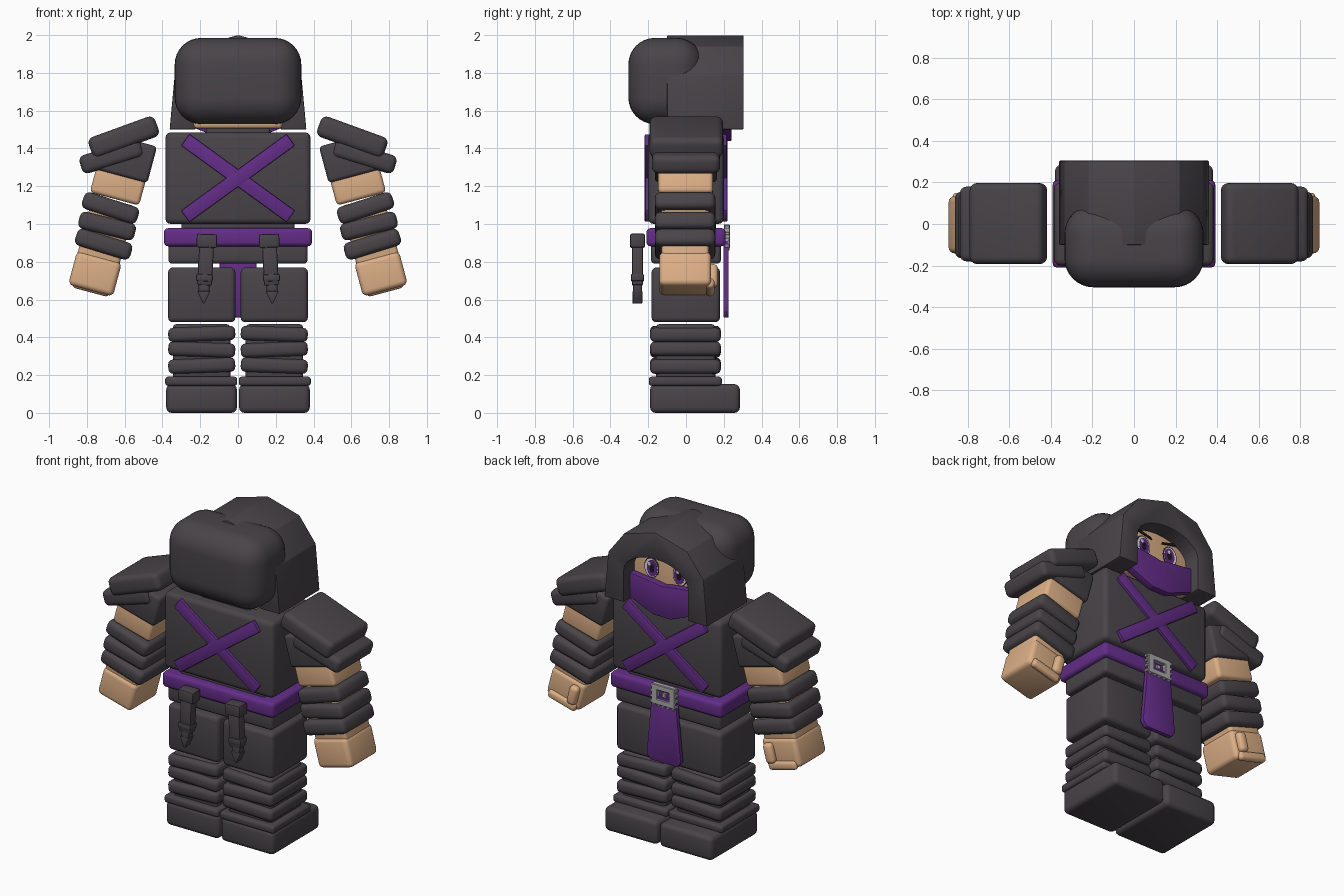
import bpy, bmesh, math
from mathutils import Matrix, Vector


def mat(name, r, g, b):
    m = bpy.data.materials.new(name)
    m.diffuse_color = (r, g, b, 1)
    return m


CLOTH = mat("charcoal_cloth", 0.066, 0.058, 0.066)
PURPLE = mat("purple_sash", 0.125, 0.026, 0.245)
SKIN = mat("skin", 0.72, 0.43, 0.24)
METAL = mat("buckle_grey", 0.40, 0.40, 0.41)
WHITE = mat("eye_white", 0.85, 0.82, 0.88)
BLACK = mat("ink_black", 0.012, 0.01, 0.014)


def finish(bm, name, m, bevel=0.0, seg=3, matrix=None):
    bmesh.ops.recalc_face_normals(bm, faces=bm.faces)
    if bevel:
        bmesh.ops.bevel(bm, geom=bm.edges[:], offset=bevel, segments=seg,
                        profile=0.5, affect='EDGES', clamp_overlap=True)
    if matrix:
        bm.transform(matrix)
    me = bpy.data.meshes.new(name)
    bm.to_mesh(me)
    bm.free()
    me.materials.append(m)
    ob = bpy.data.objects.new(name, me)
    bpy.context.collection.objects.link(ob)
    bpy.ops.object.select_all(action='DESELECT')
    ob.select_set(True)
    bpy.context.view_layer.objects.active = ob
    bpy.ops.object.shade_smooth_by_angle(angle=math.radians(35))
    return ob


def box(name, m, c, size, tilt=0, bevel=0.025, seg=3):
    """Rounded box at centre c, tilted in the xz plane (degrees)."""
    bm = bmesh.new()
    bmesh.ops.create_cube(bm, size=1)
    bmesh.ops.scale(bm, vec=size, verts=bm.verts)
    return finish(bm, name, m, bevel, seg,
                  Matrix.Translation(c) @ Matrix.Rotation(math.radians(tilt), 4, 'Y'))


def span(name, m, x, y, z, bevel=0.025, seg=3):
    """Rounded box from its ranges."""
    lo, hi = Vector((x[0], y[0], z[0])), Vector((x[1], y[1], z[1]))
    return box(name, m, (lo + hi) / 2, [abs(v) for v in hi - lo], 0, bevel, seg)


def plate(name, m, pts, y0, y1, bevel=0.0):
    """Outline in xz extruded along y."""
    bm = bmesh.new()
    f = bm.faces.new([bm.verts.new((x, y0, z)) for x, z in pts])
    new = bmesh.ops.extrude_face_region(bm, geom=[f])['geom']
    bmesh.ops.translate(bm, vec=(0, y1 - y0, 0),
                        verts=[v for v in new if isinstance(v, bmesh.types.BMVert)])
    return finish(bm, name, m, bevel, 2)


def oval(cx, cz, rx, rz, a0=0, a1=360, n=24):
    full = a1 - a0 == 360
    steps = n if full else n + 1
    return [(cx + rx * math.cos(math.radians(a0 + (a1 - a0) * i / n)),
             cz + rz * math.sin(math.radians(a0 + (a1 - a0) * i / n))) for i in range(steps)]


def mirrored(half):
    """Complete an outline given from the centre line outwards."""
    return half + [(-x, z) for x, z in reversed(half) if abs(x) > 1e-6]


# Hood: padded back and faceted front with an arched opening
box("hood_back", CLOTH, (0, -0.107, 1.757), (0.67, 0.396, 0.456), 0, 0.14, 8)
outer = [(0.362, 1.5), (0.335, 1.79), (0.22, 1.94), (0, 2.0),
         (-0.22, 1.94), (-0.335, 1.79), (-0.362, 1.5)]
arch = [(-0.225, 1.5)] + list(reversed(oval(0, 1.70, 0.225, 0.13, 0, 180, 14))) + [(0.225, 1.5)]
plate("hood_front", CLOTH, outer + arch, -0.1, 0.305, 0.006)

# Head, mask and face
span("head", SKIN, (-0.235, 0.235), (-0.15, 0.2), (1.505, 1.86), 0.02)
plate("face_mask", PURPLE, mirrored([(0, 1.635), (0.05, 1.645), (0.235, 1.665),
                                     (0.235, 1.51), (0.06, 1.44)]), 0.195, 0.242, 0.006)
for s in (-1, 1):
    ex = 0.1 * s
    plate("eye_outline", BLACK, oval(ex, 1.715, 0.052, 0.064), 0.199, 0.202)
    plate("eye_white", WHITE, oval(ex, 1.714, 0.046, 0.058), 0.199, 0.204)
    plate("iris", PURPLE, oval(ex - 0.005 * s, 1.712, 0.036, 0.052), 0.199, 0.206)
    plate("pupil", BLACK, oval(ex - 0.005 * s, 1.712, 0.016, 0.026), 0.199, 0.208)
    plate("eye_glint", WHITE, oval(ex + 0.012, 1.738, 0.010, 0.012, n=12), 0.199, 0.2085)
    plate("eyebrow", BLACK, [(0.035 * s, 1.775), (0.045 * s, 1.79),
                             (0.15 * s, 1.815), (0.16 * s, 1.80)], 0.199, 0.206)

# Torso with crossed straps on both sides
span("torso", CLOTH, (-0.385, 0.385), (-0.2, 0.2), (1.0, 1.485), 0.03)
span("neck", CLOTH, (-0.17, 0.17), (-0.13, 0.13), (1.45, 1.52), 0.015)
span("waist", CLOTH, (-0.3, 0.3), (-0.16, 0.16), (0.92, 1.03), 0.02)
for y in (-0.203, 0.203):
    for s in (-1, 1):
        box("chest_strap", PURPLE, (0, y + s * 0.001, 1.243), (0.69, 0.03, 0.075),
            36 * s, 0.006, 2)

# Belt, hips, tabard and buckle
span("belt", PURPLE, (-0.392, 0.392), (-0.21, 0.21), (0.882, 0.978), 0.022)
span("hips", CLOTH, (-0.368, 0.368), (-0.185, 0.185), (0.79, 0.9), 0.02)
plate("tabard", PURPLE, mirrored([(0.085, 0.92), (0.12, 0.54), (0.095, 0.505)]),
      0.198, 0.226, 0.005)
for s in (-1, 1):
    span("buckle_side", METAL, (0.04 * s, 0.082 * s), (0.2, 0.233), (0.87, 0.998), 0.004, 1)
    z = 0.934 + 0.046 * s
    span("buckle_bar", METAL, (-0.06, 0.06), (0.2, 0.233), (z - 0.018, z + 0.018), 0.004, 1)
    for i in range(4):
        z = 0.884 + i * 0.033
        span("buckle_side_tooth", METAL, (0.075 * s, 0.093 * s), (0.205, 0.23),
             (z - 0.008, z + 0.008), 0.002, 1)
for i in range(5):
    span("buckle_bottom_tooth", METAL, (-0.078 + i * 0.035, -0.062 + i * 0.035),
         (0.205, 0.23), (0.86, 0.875), 0.002, 1)
span("buckle_pin", METAL, (-0.014, 0.014), (0.2, 0.225), (0.92, 0.948), 0.003, 1)

for s in (-1, 1):
    # Legs, shin wraps and shoes
    span("upper_leg", CLOTH, (0.014 * s, 0.37 * s), (-0.182, 0.18), (0.48, 0.77), 0.025)
    span("shin", CLOTH, (0.04 * s, 0.345 * s), (-0.16, 0.155), (0.15, 0.47), 0.02)
    for z, t in ((0.25, 2), (0.335, -2), (0.418, 2)):
        box("shin_wrap", CLOTH, (0.192 * s, -0.003, z), (0.355, 0.375, 0.076), t * s, 0.026)
    span("shoe_cuff", CLOTH, (0.004 * s, 0.386 * s), (-0.197, 0.19), (0.143, 0.192), 0.016)
    span("shoe", CLOTH, (0.006 * s, 0.38 * s), (-0.19, 0.285), (0.0, 0.152), 0.028)

    # Sheathed knives hanging behind the belt
    kx = 0.165 * s
    box("sheath_loop", CLOTH, (kx, -0.257, 0.911), (0.108, 0.078, 0.072), -2 * s, 0.008, 2)
    box("sheath", CLOTH, (kx + 0.007 * s, -0.257, 0.78), (0.078, 0.058, 0.21), -3 * s, 0.008, 2)
    box("sheath_ring", CLOTH, (kx + 0.012 * s, -0.257, 0.715), (0.09, 0.07, 0.04), -3 * s, 0.01, 2)
    box("sheath_end", CLOTH, (kx + 0.015 * s, -0.257, 0.66), (0.058, 0.048, 0.06), -3 * s, 0.008, 2)
    plate("sheath_tip", CLOTH, [(kx + 0.016 * s + dx, z) for dx, z in
                                ((-0.034, 0.645), (0.034, 0.645), (0.004, 0.578), (-0.004, 0.578))],
          -0.283, -0.231, 0.004)

    # Arms: shoulder pads, sleeve, bare arm, wraps and hand
    lean = -15 * s
    box("shoulder_pad", CLOTH, (0.605 * s, 0.002, 1.46), (0.375, 0.39, 0.115), 20 * -s * -1, 0.034, 4) \
        if s < 0 else box("shoulder_pad", CLOTH, (0.605, 0.002, 1.46), (0.375, 0.39, 0.115), 20, 0.034, 4)
    box("lower_shoulder_pad", CLOTH, (0.67 * s, 0, 1.358), (0.34, 0.36, 0.1), 17 * s, 0.032, 4)
    box("sleeve", CLOTH, (0.592 * s, 0, 1.35), (0.285, 0.33, 0.2), lean, 0.02)
    box("bare_arm", SKIN, (0.632 * s, -0.002, 1.215), (0.27, 0.29, 0.17), lean, 0.022)
    box("forearm", SKIN, (0.7 * s, -0.004, 0.96), (0.23, 0.25, 0.34), lean, 0.02)
    for i, t in enumerate((-18, -14, -17)):
        box("forearm_wrap", CLOTH, ((0.675 + 0.018 * i) * s, -0.005, 1.085 - 0.096 * i),
            (0.305, 0.32, 0.093), t * s, 0.03)
    box("hand", SKIN, (0.757 * s, -0.004, 0.737), (0.245, 0.275, 0.185), lean, 0.028, 4)
    box("thumb", SKIN, (0.69 * s, 0.142, 0.725), (0.062, 0.055, 0.125), lean, 0.024, 4)
    box("curled_fingers", SKIN, (0.775 * s, 0.128, 0.665), (0.2, 0.045, 0.055), lean, 0.02, 4)
